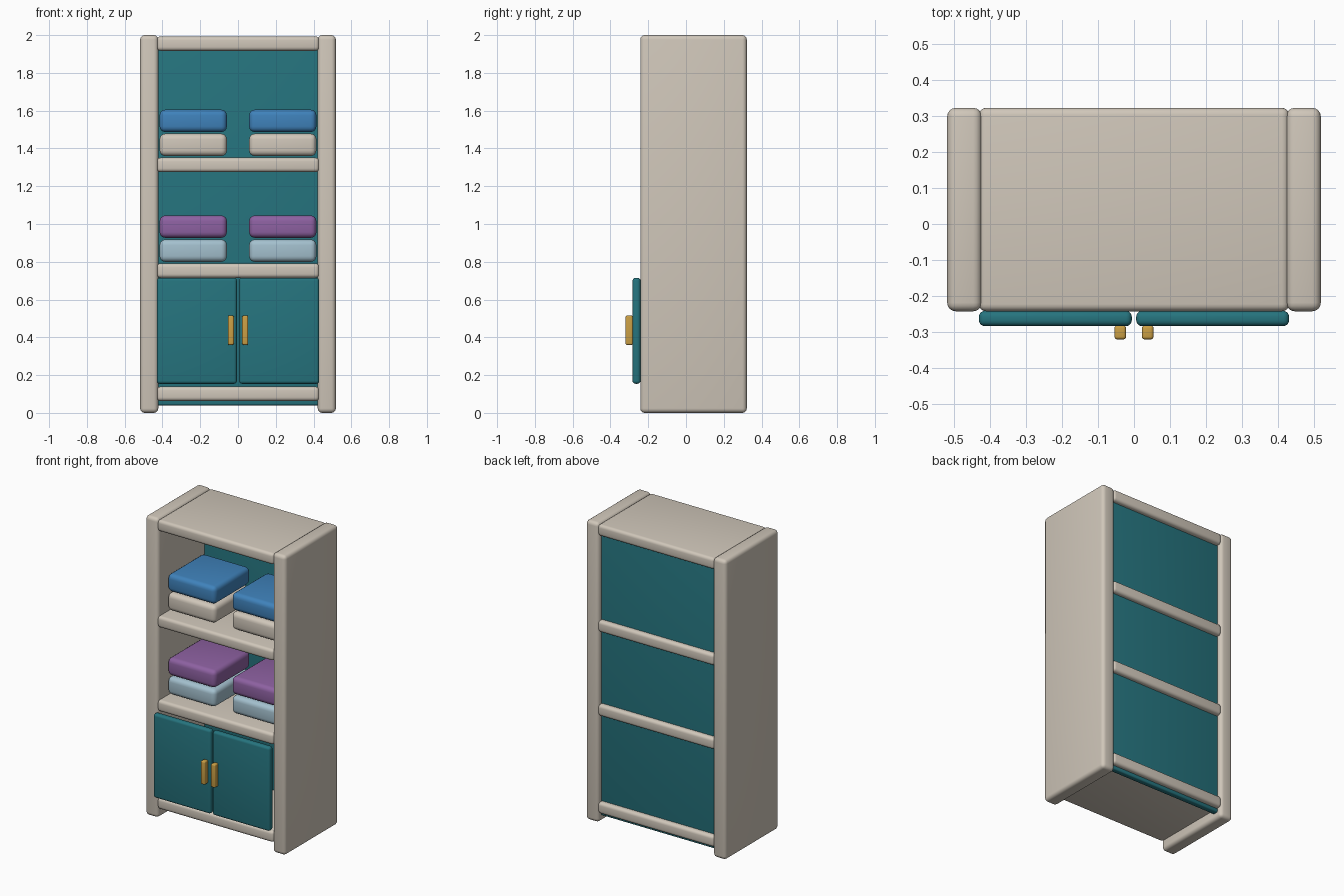
import bpy, bmesh, math

if "Cube" in bpy.data.objects:
    bpy.data.objects.remove(bpy.data.objects["Cube"])


def material(name, rgb):
    m = bpy.data.materials.new(name)
    m.diffuse_color = (*rgb, 1.0)
    m.use_nodes = True
    m.node_tree.nodes["Principled BSDF"].inputs["Base Color"].default_value = m.diffuse_color
    return m


BEIGE = material("beige", (0.63, 0.57, 0.49))
TEAL = material("teal", (0.019, 0.175, 0.21))
BLUE = material("blue", (0.05, 0.225, 0.50))
PURPLE = material("purple", (0.27, 0.12, 0.36))
PALE = material("pale_blue", (0.37, 0.53, 0.62))
GOLD = material("gold", (0.60, 0.35, 0.06))


def box(name, x, y, z, bevel, mat):
    """Rounded box from (min, max) ranges on each axis."""
    bm = bmesh.new()
    bmesh.ops.create_cube(bm, size=1.0)
    for v in bm.verts:
        v.co = [r[0] + (c + 0.5) * (r[1] - r[0]) for c, r in zip(v.co, (x, y, z))]
    bmesh.ops.bevel(bm, geom=bm.edges[:], offset=bevel, segments=4,
                    profile=0.5, affect='EDGES')
    me = bpy.data.meshes.new(name)
    bm.to_mesh(me)
    bm.free()
    me.materials.append(mat)
    ob = bpy.data.objects.new(name, me)
    bpy.context.collection.objects.link(ob)
    bpy.ops.object.select_all(action='DESELECT')
    ob.select_set(True)
    bpy.context.view_layer.objects.active = ob
    bpy.ops.object.shade_smooth_by_angle(angle=math.radians(40))


def pair(name, x, y, z, bevel, mat):
    """The same box on both sides of x = 0."""
    box(name + "_right", x, y, z, bevel, mat)
    box(name + "_left", (-x[1], -x[0]), y, z, bevel, mat)


BODY_Y = (-0.242, 0.322)

# Carcass: side panels, back panel and four boards
pair("side_panel", (0.422, 0.518), BODY_Y, (0.0, 2.0), 0.024, BEIGE)
box("back_panel", (-0.43, 0.43), (0.25, 0.29), (0.04, 1.96), 0.01, TEAL)
boards = [("base_board", 0.063), ("lower_shelf", 0.715),
          ("upper_shelf", 1.275), ("top_board", 1.917)]
for name, z in boards:
    box(name, (-0.43, 0.43), BODY_Y, (z, z + 0.076), 0.02, BEIGE)

# Doors and handles
pair("door", (0.006, 0.43), (-0.283, -0.241), (0.154, 0.715), 0.016, TEAL)
pair("handle", (0.022, 0.054), (-0.32, -0.281), (0.36, 0.515), 0.008, GOLD)

# Folded stacks on the two open shelves
stacks = [("lower_stack", 0.80, PALE, PURPLE), ("upper_stack", 1.36, BEIGE, BLUE)]
for name, z, bottom, top in stacks:
    for part, dz, mat in (("bottom", 0.0, bottom), ("top", 0.127, top)):
        pair(f"{name}_{part}", (0.059, 0.415), (-0.16, 0.22),
             (z + dz, z + dz + 0.118), 0.03, mat)
